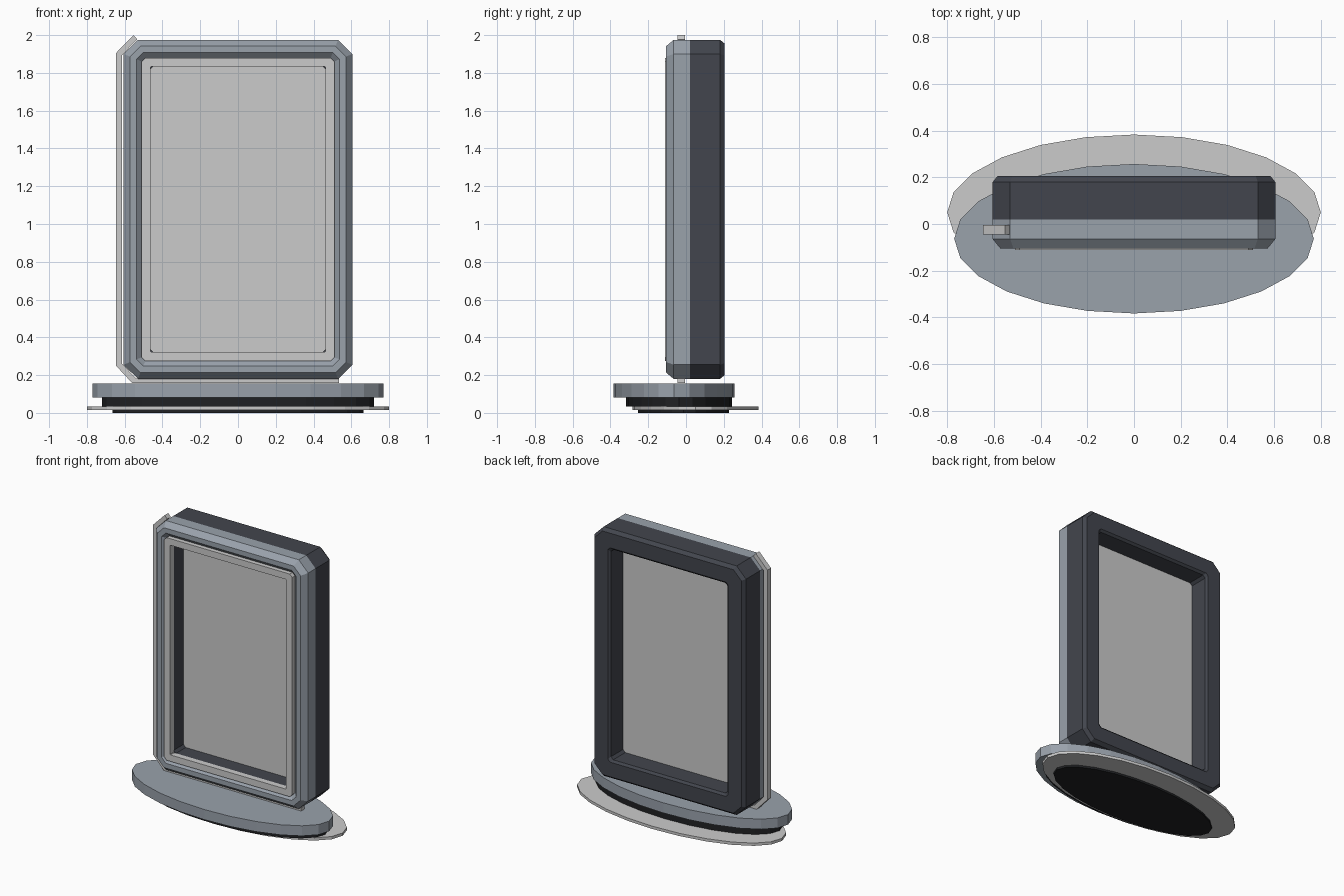
import bpy, bmesh, math

if "Cube" in bpy.data.objects:
    bpy.data.objects.remove(bpy.data.objects["Cube"])


def material(name, rgb):
    m = bpy.data.materials.new(name)
    m.diffuse_color = (*rgb, 1)
    m.use_nodes = True
    m.node_tree.nodes["Principled BSDF"].inputs["Base Color"].default_value = m.diffuse_color
    return m


STEEL = material("blue_grey", (0.32, 0.36, 0.41))
DARK = material("charcoal", (0.055, 0.06, 0.075))
BLACK = material("black", (0.014, 0.015, 0.017))


def finish(name, bm, mat=None):
    bmesh.ops.recalc_face_normals(bm, faces=bm.faces)
    me = bpy.data.meshes.new(name)
    bm.to_mesh(me)
    bm.free()
    ob = bpy.data.objects.new(name, me)
    bpy.context.collection.objects.link(ob)
    if mat:
        me.materials.append(mat)
    return ob


HX, HZ, CZ, CUT = 0.605, 0.8975, 1.0775, 0.075


def octagon(inset, min_cut=0.018):
    """Corner-cut rectangle in x/z, moved inward from the frame outline."""
    x, z = HX - inset, HZ - inset
    c = max(CUT - 0.586 * inset, min_cut)
    return [(sx * px, CZ + sz * pz) for sx, sz, px, pz in (
        (1, 1, x, z - c), (1, 1, x - c, z), (-1, 1, x - c, z), (-1, 1, x, z - c),
        (-1, -1, x, z - c), (-1, -1, x - c, z), (1, -1, x - c, z), (1, -1, x, z - c))]


def ring_frame(name, profile, mat=None, min_cut=0.018):
    """Sweep a closed (inset, y) profile round the frame outline."""
    bm = bmesh.new()
    rings = [[bm.verts.new((x, y, z)) for x, z in octagon(i, min_cut)] for i, y in profile]
    for k, a in enumerate(rings):
        b = rings[(k + 1) % len(rings)]
        for j in range(8):
            n = (j + 1) % 8
            bm.faces.new((a[j], a[n], b[n], b[j]))
    return finish(name, bm, mat)


def disc(name, rx, ry, yc, z0, z1, mat=None):
    """Elliptical 24-sided slab."""
    bm = bmesh.new()
    bmesh.ops.create_cone(bm, cap_ends=True, segments=24, radius1=1, radius2=1, depth=1)
    for v in bm.verts:
        v.co = (v.co.x * rx, v.co.y * ry + yc, z1 if v.co.z > 0 else z0)
    return finish(name, bm, mat)


# Stacked oval base
disc("base_foot", 0.665, 0.24, -0.013, 0, 0.015, BLACK)
disc("base_plate", 0.80, 0.333, 0.05, 0.015, 0.035)
disc("base_spacer", 0.72, 0.28, -0.037, 0.035, 0.082, BLACK)
disc("base_top", 0.77, 0.32, -0.063, 0.082, 0.155, STEEL)

# Rear housing and front bezel
ring_frame("rear_housing", [(0, 0.02), (0, 0.18), (0.02, 0.205), (0.125, 0.205),
                            (0.14, 0.19), (0.14, -0.07), (0.095, -0.07), (0.095, 0.02)], DARK)
ring_frame("front_bezel", [(0, 0.02), (0, -0.065), (0.033, -0.105), (0.068, -0.105),
                           (0.095, -0.08), (0.095, 0.02)], STEEL)
# Inner trim round the opening
ring_frame("inner_trim", [(0.095, -0.07), (0.095, -0.112), (0.142, -0.112), (0.142, -0.07)],
           min_cut=0.004)

# Recessed panel
bm = bmesh.new()
bmesh.ops.create_cube(bm, size=1)
for v in bm.verts:
    v.co = (v.co.x * 0.932, 0.048 + v.co.y * 0.01, CZ + v.co.z * 1.518)
finish("panel", bm)

# Edge strip: along the bottom, up the left side and over the top-left corner
outer = [(0.535, 0.158), (-0.56, 0.158), (-0.646, 0.25), (-0.646, 1.905), (-0.553, 2.0)]
inner = [(0.535, 0.182), (-0.54, 0.182), (-0.613, 0.26), (-0.613, 1.895), (-0.533, 1.977)]
bm = bmesh.new()
secs = [[bm.verts.new((p[0], y, p[1])) for p, y in
         ((o, -0.045), (o, -0.005), (i, -0.005), (i, -0.045))] for o, i in zip(outer, inner)]
for a, b in zip(secs, secs[1:]):
    for j in range(4):
        n = (j + 1) % 4
        bm.faces.new((a[j], a[n], b[n], b[j]))
bm.faces.new(secs[0])
bm.faces.new(secs[-1])
finish("edge_strip", bm)
